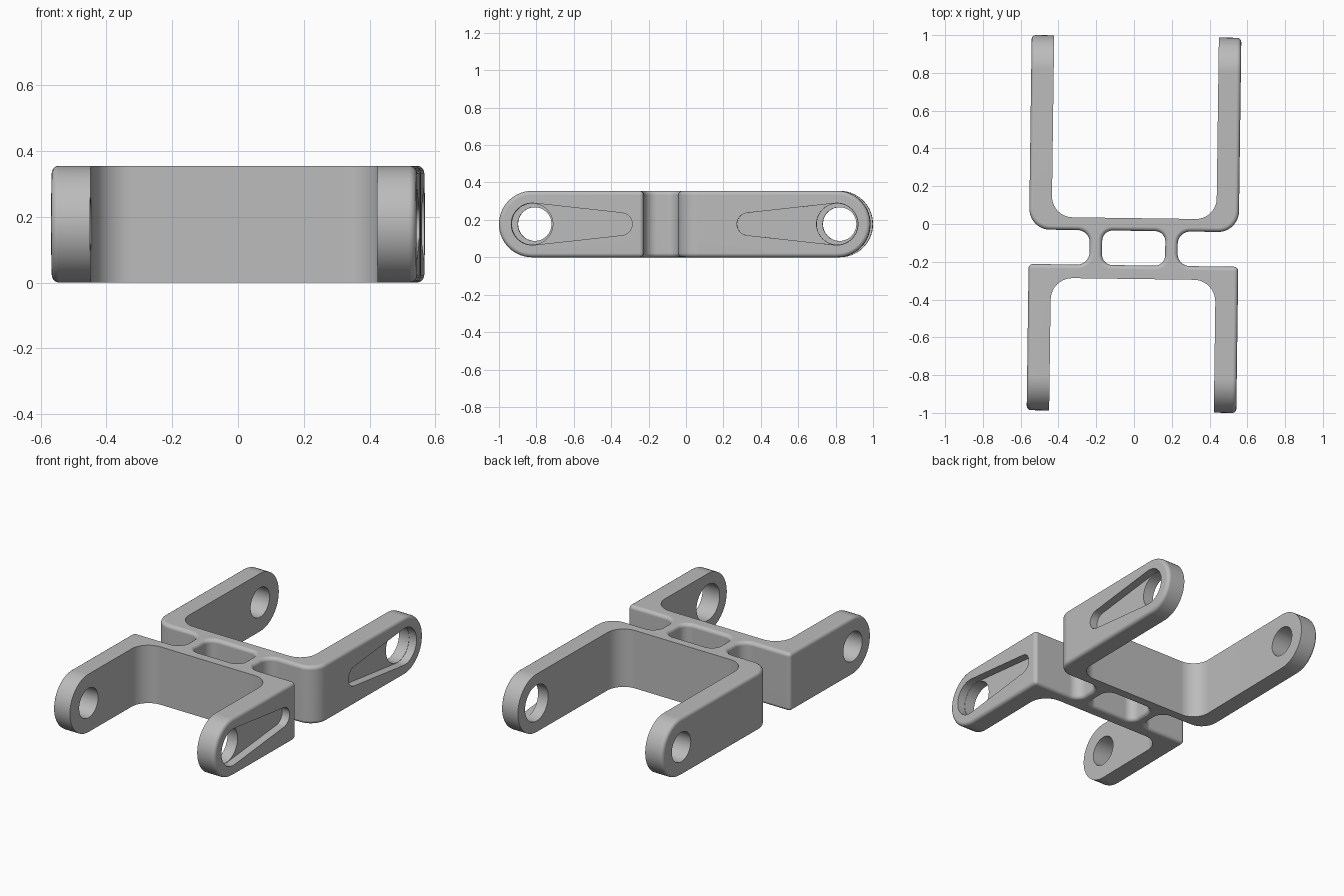
import bpy, bmesh, math
from mathutils import Vector

if "Cube" in bpy.data.objects:
    bpy.data.objects.remove(bpy.data.objects["Cube"])

H = 0.355            # height
ZC = H / 2           # mid height
TIP = 0.993          # arm tip distance
HOLE_Y = 0.815       # pin hole distance


def arc(cx, cy, r, a0, a1, n):
    return [(cx + r * math.cos(a0 + (a1 - a0) * i / n),
             cy + r * math.sin(a0 + (a1 - a0) * i / n)) for i in range(n + 1)]


def rounded(corners, n=10):
    """Polygon from (x, y, radius) right-angle corners."""
    out = []
    for i, (x, y, r) in enumerate(corners):
        p = Vector((x, y))
        if r == 0:
            out.append((x, y))
            continue
        a = (Vector(corners[i - 1][:2]) - p).normalized()
        b = (Vector(corners[(i + 1) % len(corners)][:2]) - p).normalized()
        c = p + (a + b) * r
        for k in range(n + 1):
            t = k / n * math.pi / 2
            out.append(tuple(c - b * r * math.cos(t) - a * r * math.sin(t)))
    return out


def prism(name, pts, to3d, lo, hi):
    """Extrude a 2D outline between lo and hi."""
    bm = bmesh.new()
    f = bm.faces.new([bm.verts.new(to3d(u, v, lo)) for u, v in pts])
    ext = bmesh.ops.extrude_face_region(bm, geom=[f])["geom"]
    d = Vector(to3d(0, 0, hi)) - Vector(to3d(0, 0, lo))
    bmesh.ops.translate(bm, vec=d, verts=[g for g in ext if isinstance(g, bmesh.types.BMVert)])
    bmesh.ops.recalc_face_normals(bm, faces=bm.faces)
    me = bpy.data.meshes.new(name)
    bm.to_mesh(me)
    bm.free()
    ob = bpy.data.objects.new(name, me)
    bpy.context.collection.objects.link(ob)
    return ob


def apply(ob, mod):
    bpy.ops.object.select_all(action='DESELECT')
    bpy.context.view_layer.objects.active = ob
    ob.select_set(True)
    bpy.ops.object.modifier_apply(modifier=mod.name)


def boolean(ob, cutter, op):
    m = ob.modifiers.new("cut", 'BOOLEAN')
    m.object, m.operation, m.solver = cutter, op, 'EXACT'
    cutter.hide_render = True
    apply(ob, m)
    bpy.data.objects.remove(cutter)


def up(u, v, w):
    return (u, v, w)


def side(u, v, w):
    return (w, u, v)


# half of the double fork, seen from above
half = rounded([
    (0, 0.031, 0), (0.436, 0.031, 0.11), (0.436, 1.1, 0), (0.555, 1.1, 0),
    (0.555, -0.036, 0.11), (0.233, -0.036, 0.065), (0.233, -0.219, 0.065),
    (0.555, -0.219, 0), (0.555, -1.1, 0), (0.436, -1.1, 0),
    (0.436, -0.291, 0.115), (0, -0.291, 0), (0, -0.219, 0),
    (0.167, -0.219, 0.055), (0.167, -0.036, 0.055), (0, -0.036, 0)])
body = prism("double_fork_bracket", half, up, -0.1, 0.5)

# round the arm tips with a stadium side profile
c = TIP - ZC
stadium = (arc(c, ZC, ZC, -math.pi / 2, math.pi / 2, 28)
           + arc(-c, ZC, ZC, math.pi / 2, 3 * math.pi / 2, 28))
boolean(body, prism("tip_profile", stadium, side, -1, 1), 'INTERSECT')

# soften the outer edges, keep the inner fork edges crisp
bm = bmesh.new()
bm.from_mesh(body.data)
bmesh.ops.remove_doubles(bm, verts=bm.verts, dist=1e-5)
edges = []
for e in bm.edges:
    m = (e.verts[0].co + e.verts[1].co) / 2
    inner = abs(m.x) < 0.445 and (m.y > 0.02 or m.y < -0.28)
    if len(e.link_faces) == 2 and e.calc_face_angle() > 0.7 and not inner and m.x > 1e-4:
        if all(abs(f.normal.x) < 0.99 or f.calc_center_median().x > 1e-3 for f in e.link_faces):
            edges.append(e)
bmesh.ops.bevel(bm, geom=edges, offset=0.022, offset_type='OFFSET', segments=4,
                profile=0.5, affect='EDGES', clamp_overlap=False)
cut = [f for f in bm.faces if all(abs(v.co.x) < 1e-4 for v in f.verts)]
bmesh.ops.delete(bm, geom=cut, context='FACES')
bm.to_mesh(body.data)
bm.free()

# mirror to the other side
m = body.modifiers.new("mirror", 'MIRROR')
m.use_clip = True
m.merge_threshold = 1e-4
apply(body, m)

# pin holes in all arms, tapered pockets on the right arms
R, r, y_small = 0.112, 0.06, 0.34
phi = math.acos((R - r) / (HOLE_Y - y_small))
for s in (1, -1):
    for x, rad in ((0.5, 0.11), (-0.5, 0.09)):
        ring = arc(s * HOLE_Y, ZC, rad, 0, 2 * math.pi, 48)[:-1]
        boolean(body, prism("pin_hole", ring, side, x - 0.2, x + 0.2), 'DIFFERENCE')
    drop = (arc(-HOLE_Y, ZC, R, phi, 2 * math.pi - phi, 30)
            + arc(-y_small, ZC, r, -phi, phi, 14))
    drop = [(-s * u, v) for u, v in drop]
    boolean(body, prism("pocket", drop, side, 0.505, 0.8), 'DIFFERENCE')

# colour, shading and slight turn
grey = bpy.data.materials.new("plain grey")
grey.diffuse_color = (0.5, 0.5, 0.5, 1)
grey.use_nodes = True
grey.node_tree.nodes["Principled BSDF"].inputs["Base Color"].default_value = grey.diffuse_color
body.data.materials.clear()
body.data.materials.append(grey)
for p in body.data.polygons:
    p.material_index = 0
bpy.ops.object.select_all(action='DESELECT')
bpy.context.view_layer.objects.active = body
body.select_set(True)
bpy.ops.object.shade_smooth_by_angle(angle=math.radians(32))
w = body.modifiers.new("even_normals", 'WEIGHTED_NORMAL')
w.keep_sharp = True
body.rotation_euler.z = -0.0135
